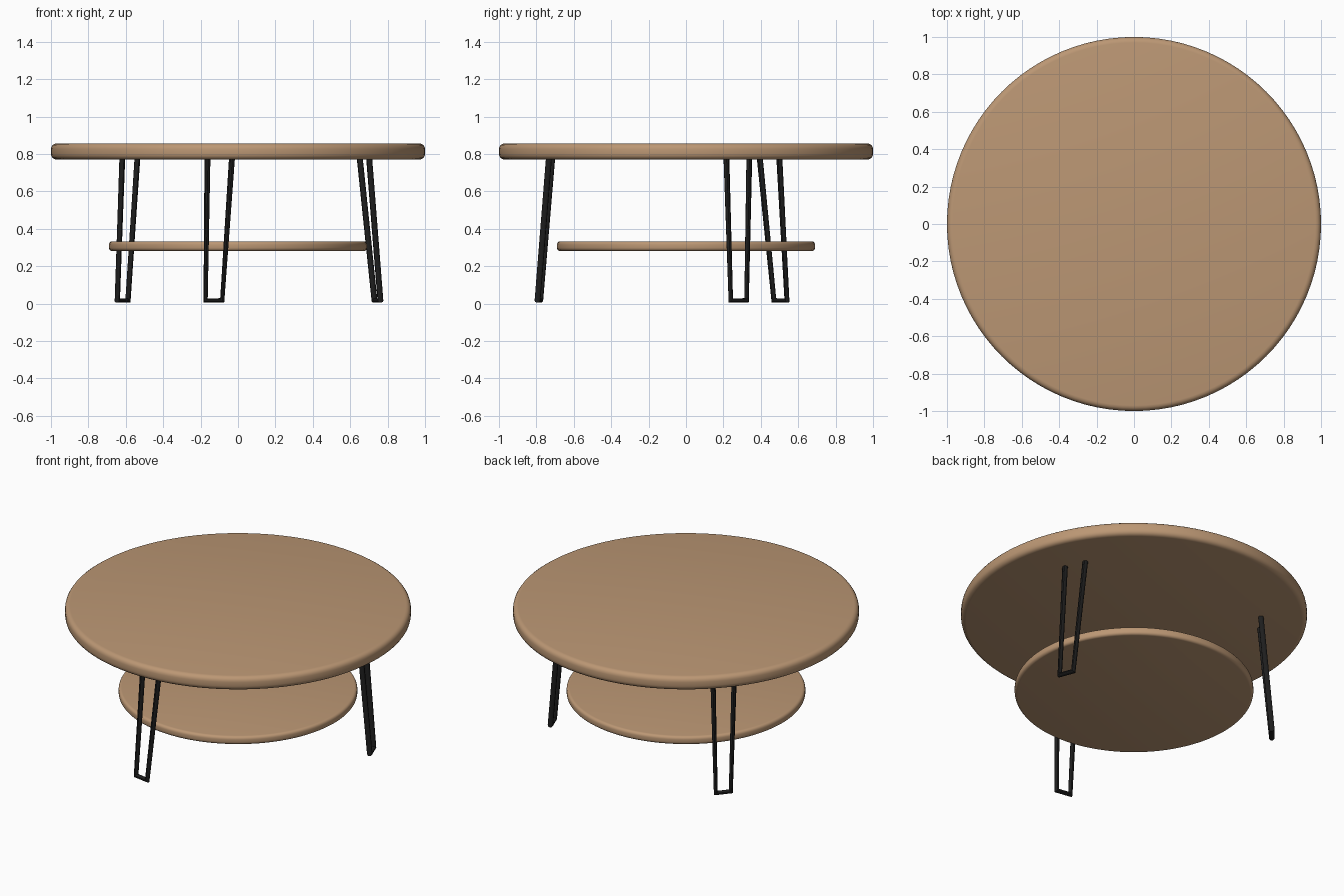
import bpy, math
from mathutils import Vector

if "Cube" in bpy.data.objects:
    bpy.data.objects.remove(bpy.data.objects["Cube"])


def material(name, rgb):
    m = bpy.data.materials.new(name)
    m.diffuse_color = (*rgb, 1)
    m.use_nodes = True
    m.node_tree.nodes["Principled BSDF"].inputs["Base Color"].default_value = m.diffuse_color
    return m


wood = material("warm_wood", (0.50, 0.31, 0.175))
black = material("black_metal", (0.013, 0.013, 0.013))


def disc(name, radius, z0, z1, bevel):
    # Round board with softened rims
    bpy.ops.mesh.primitive_cylinder_add(vertices=96, radius=radius, depth=z1 - z0,
                                        location=(0, 0, (z0 + z1) / 2))
    ob = bpy.context.object
    ob.name = name
    mod = ob.modifiers.new("rim", 'BEVEL')
    mod.width = bevel
    mod.segments = 4
    mod.limit_method = 'ANGLE'
    mod.angle_limit = math.radians(40)
    bpy.ops.object.modifier_apply(modifier=mod.name)
    bpy.ops.object.shade_smooth_by_angle(angle=math.radians(35))
    ob.data.materials.append(wood)


def ring_point(radius, degrees, side, z):
    # Point at a polar position, shifted sideways along the tangent
    a = math.radians(degrees)
    return Vector((radius * math.cos(a) - side * math.sin(a),
                   radius * math.sin(a) + side * math.cos(a), z))


def hairpin_leg(name, turn):
    # Splayed, slightly twisted U of round rod
    pts = [ring_point(0.731, 22.3 + turn, -0.066, 0.775),
           ring_point(0.797, 20.7 + turn, -0.045, 0.017),
           ring_point(0.797, 20.7 + turn, 0.045, 0.017),
           ring_point(0.731, 22.3 + turn, 0.066, 0.775)]
    cu = bpy.data.curves.new(name, 'CURVE')
    cu.dimensions = '3D'
    cu.bevel_depth = 0.016
    cu.bevel_resolution = 3
    cu.use_fill_caps = True
    sp = cu.splines.new('POLY')
    sp.points.add(3)
    for p, co in zip(sp.points, pts):
        p.co = (*co, 1)
    ob = bpy.data.objects.new(name, cu)
    bpy.context.collection.objects.link(ob)
    bpy.ops.object.select_all(action='DESELECT')
    ob.select_set(True)
    bpy.context.view_layer.objects.active = ob
    bpy.ops.object.convert(target='MESH')
    ob = bpy.context.object
    ob.name = name
    bpy.ops.object.shade_smooth_by_angle(angle=math.radians(40))
    ob.data.materials.clear()
    ob.data.materials.append(black)


disc("table_top", 1.0, 0.77, 0.856, 0.03)
disc("lower_shelf", 0.69, 0.281, 0.333, 0.018)

for leg, turn in (("right_leg", 0), ("left_leg", 120), ("front_leg", 240)):
    hairpin_leg(leg, turn)
